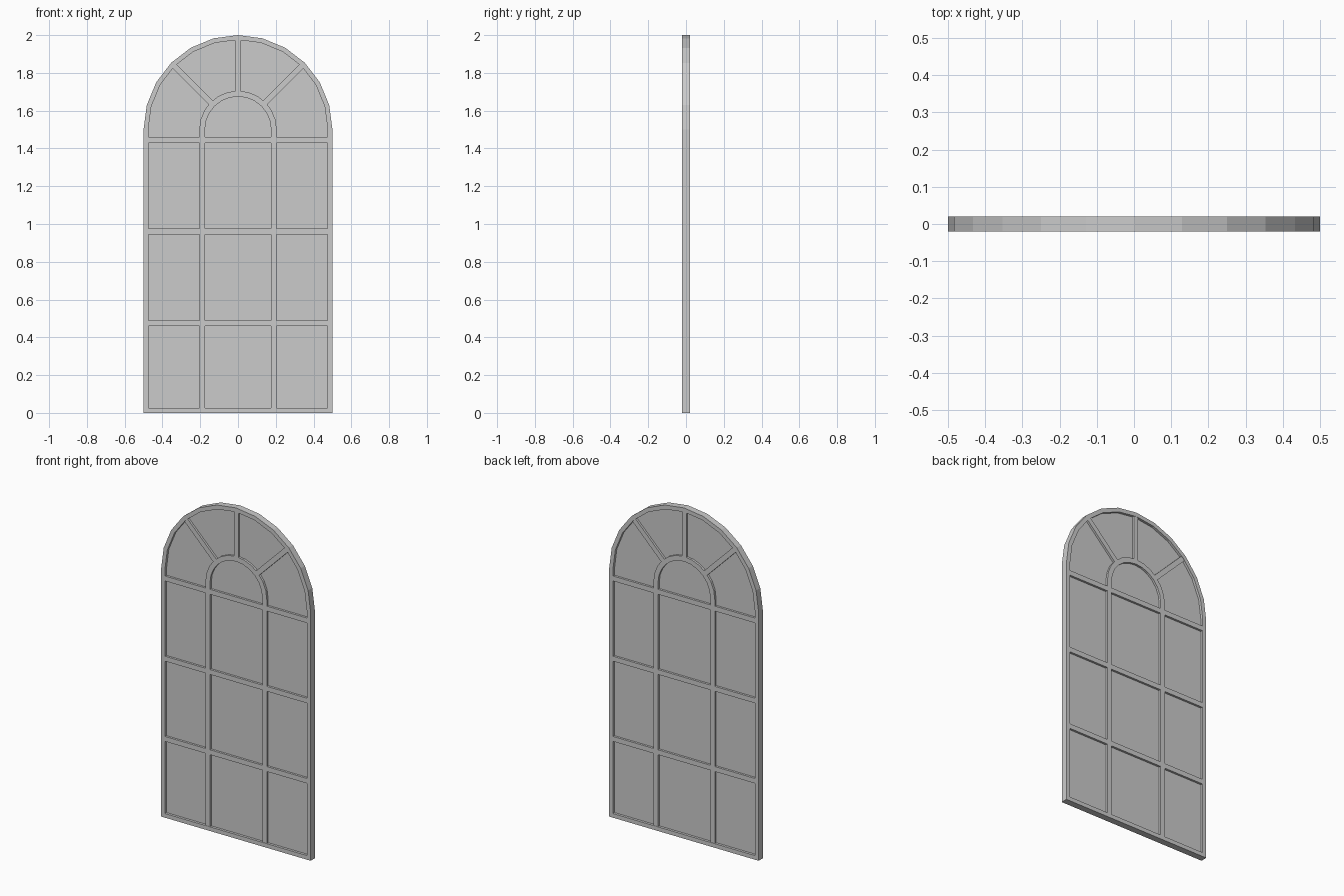
import bpy, bmesh
from math import sin, cos, radians

if "Cube" in bpy.data.objects:
    bpy.data.objects.remove(bpy.data.objects["Cube"])

FRAME_W, BAR_W = 0.025, 0.03
FRAME_D, BAR_D, GLASS_D = 0.02, 0.018, 0.005   # half depths
SPRING = 1.5                                   # height where the arch starts
RAIL_Z = (0.475, 0.96, 1.445)
BAR_X = 0.19


def arch(r, bottom, steps=12):
    """Outline of a round-topped opening, as (x, z) points."""
    pts = [(r, bottom)]
    pts += [(r * cos(radians(180 * i / steps)), SPRING + r * sin(radians(180 * i / steps)))
            for i in range(steps + 1)]
    return pts + [(-r, bottom)]


def finish(name, bm):
    bmesh.ops.recalc_face_normals(bm, faces=bm.faces)
    mesh = bpy.data.meshes.new(name)
    bm.to_mesh(mesh)
    bm.free()
    obj = bpy.data.objects.new(name, mesh)
    bpy.context.collection.objects.link(obj)
    return obj


def slab(name, pts, d):
    """Filled outline extruded to half depth d."""
    bm = bmesh.new()
    face = bm.faces.new([bm.verts.new((x, -d, z)) for x, z in pts])
    ext = bmesh.ops.extrude_face_region(bm, geom=[face], use_keep_orig=True)
    bmesh.ops.translate(bm, vec=(0, 2 * d, 0),
                        verts=[v for v in ext["geom"] if isinstance(v, bmesh.types.BMVert)])
    return finish(name, bm)


def band(name, outer, inner, d, closed):
    """Rectangular section swept between two matching outlines."""
    bm = bmesh.new()
    rings = [[bm.verts.new((x, y, z)) for x, z in pts]
             for pts, y in ((outer, -d), (outer, d), (inner, d), (inner, -d))]
    n = len(outer)
    for i in range(n if closed else n - 1):
        j = (i + 1) % n
        for k in range(4):
            a, b = rings[k], rings[(k + 1) % 4]
            bm.faces.new((a[i], a[j], b[j], b[i]))
    if not closed:
        bm.faces.new([r[0] for r in rings])
        bm.faces.new([r[-1] for r in rings])
    return finish(name, bm)


def bar(name, p, q):
    """Straight glazing bar from p to q."""
    dx, dz = q[0] - p[0], q[1] - p[1]
    s = BAR_W / 2 / (dx * dx + dz * dz) ** 0.5
    nx, nz = -dz * s, dx * s
    return slab(name, [(p[0] + nx, p[1] + nz), (p[0] - nx, p[1] - nz),
                       (q[0] - nx, q[1] - nz), (q[0] + nx, q[1] + nz)], BAR_D)


# Outer frame and glass pane
band("outer_frame", arch(0.5, 0), arch(0.5 - FRAME_W, FRAME_W), FRAME_D, True)
slab("glass_pane", arch(0.49, 0.01), GLASS_D)

# Horizontal bars
edge = 0.5 - FRAME_W / 2
for i, z in enumerate(RAIL_Z):
    bar(f"horizontal_bar_{i + 1}", (-edge, z), (edge, z))

# Vertical bars, split between the horizontal ones
levels = (FRAME_W / 2,) + RAIL_Z
for side, x in (("left", -BAR_X), ("right", BAR_X)):
    for i in range(3):
        lo = levels[i] + (BAR_W / 2 if i else 0)
        bar(f"vertical_bar_{side}_{i + 1}", (x, lo), (x, levels[i + 1] - BAR_W / 2))

# Small inner arch
foot = RAIL_Z[2] + BAR_W / 2
band("inner_arch", arch(BAR_X + BAR_W / 2, foot), arch(BAR_X - BAR_W / 2, foot), BAR_D, False)

# Radiating fan bars
for i, a in enumerate((45, 90, 135)):
    c, s = cos(radians(a)), sin(radians(a))
    bar(f"fan_bar_{i + 1}", (BAR_X * c, SPRING + BAR_X * s), (0.485 * c, SPRING + 0.485 * s))
